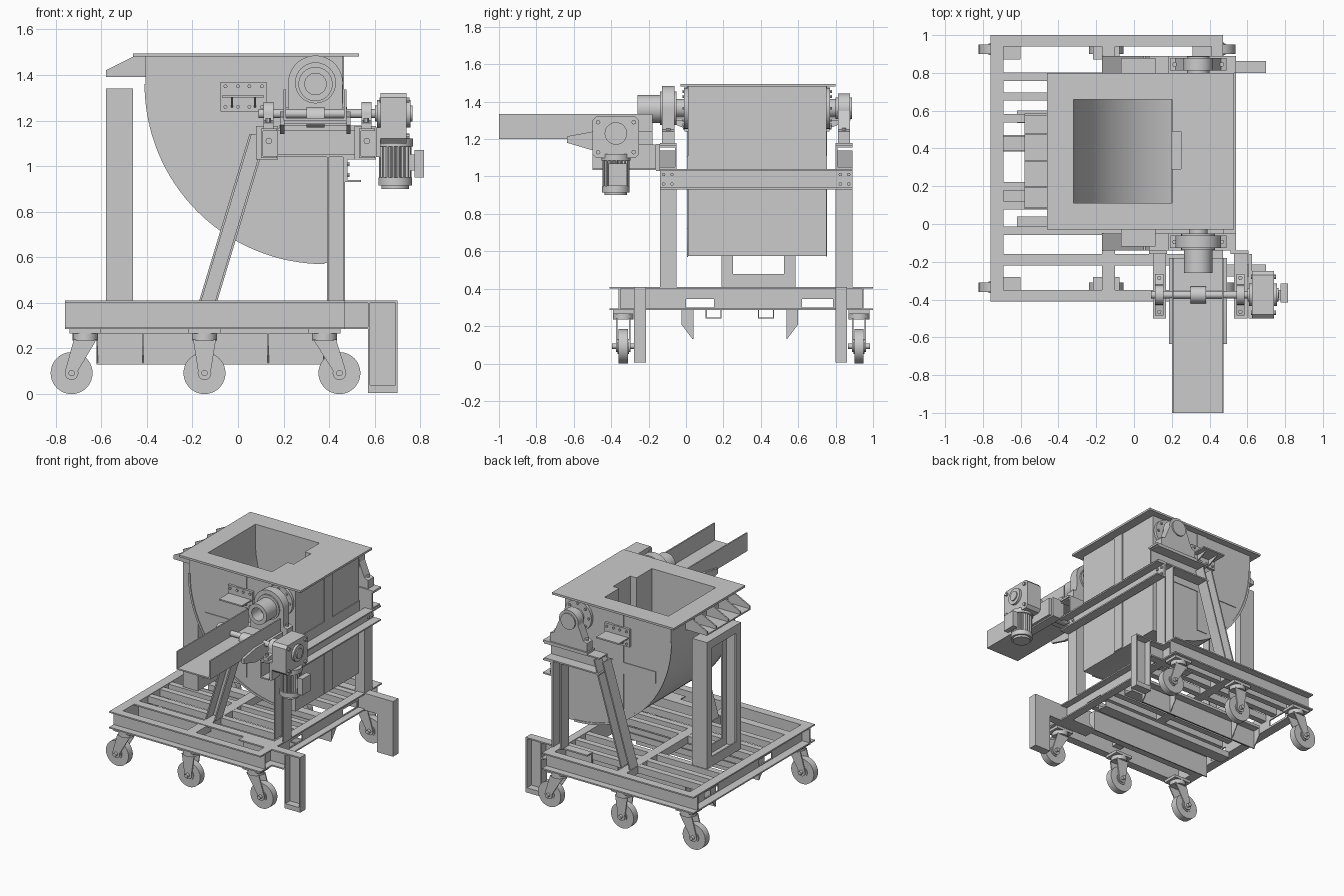
import bpy, bmesh
from math import sin, cos, pi, radians
from mathutils import Vector as V

if "Cube" in bpy.data.objects:
    bpy.data.objects.remove(bpy.data.objects["Cube"])


def solid(name, ring_a, ring_b):
    """Closed solid between two matching rings of points."""
    bm = bmesh.new()
    a = [bm.verts.new(p) for p in ring_a]
    b = [bm.verts.new(p) for p in ring_b]
    n = len(a)
    bm.faces.new(a)
    bm.faces.new(b[::-1])
    for i in range(n):
        bm.faces.new((a[i], b[i], b[(i + 1) % n], a[(i + 1) % n]))
    bmesh.ops.recalc_face_normals(bm, faces=bm.faces)
    me = bpy.data.meshes.new(name)
    bm.to_mesh(me)
    bm.free()
    ob = bpy.data.objects.new(name, me)
    bpy.context.collection.objects.link(ob)
    return ob


def prism(name, pts, axis, lo, hi):
    """Extrude 2D points along an axis: x -> (y,z), y -> (x,z), z -> (x,y)."""
    put = {'x': lambda p, c: (c, p[0], p[1]), 'y': lambda p, c: (p[0], c, p[1]),
           'z': lambda p, c: (p[0], p[1], c)}[axis]
    return solid(name, [put(p, lo) for p in pts], [put(p, hi) for p in pts])


def box(name, x0, x1, y0, y1, z0, z1):
    return prism(name, [(x0, y0), (x1, y0), (x1, y1), (x0, y1)], 'z', z0, z1)


def arc(cx, cy, r, a0, a1, n):
    return [(cx + r * cos(radians(a0 + (a1 - a0) * i / n)),
             cy + r * sin(radians(a0 + (a1 - a0) * i / n))) for i in range(n + 1)]


def cyl(name, axis, c, r, lo, hi, n=32):
    return prism(name, arc(c[0], c[1], r, 0, 360, n)[:-1], axis, lo, hi)


def channel(name, p0, p1, depth, flange, t=0.01):
    """C-section from p0 to p1; web spans depth, flanges point along flange."""
    d, f = V(depth), V(flange)
    D, W = d.length, f.length
    d, f = d / D, f / W
    sec = [(0, 0), (D, 0), (D, W), (D - t, W), (D - t, t), (t, t), (t, W), (0, W)]
    return solid(name, [V(p0) + d * a + f * b for a, b in sec],
                 [V(p1) + d * a + f * b for a, b in sec])


def cut(ob, cutters):
    for c in cutters:
        m = ob.modifiers.new("cut", 'BOOLEAN')
        m.operation, m.solver, m.object = 'DIFFERENCE', 'EXACT', c
        c.hide_render = True
        c.hide_set(True)
        bpy.context.view_layer.objects.active = ob
        bpy.ops.object.modifier_apply(modifier=m.name)


# Base frame
Z0, H = 0.285, 0.125
channel("base_side_front", (-.76, -.35, Z0), (.47, -.35, Z0), (0, 0, H), (0, -.06, 0))
channel("base_side_back", (-.76, .94, Z0), (.47, .94, Z0), (0, 0, H), (0, .06, 0))
ends = [channel("base_end_left", (-.69, -.35, Z0), (-.69, .94, Z0), (0, 0, H), (-.07, 0, 0)),
        channel("base_end_right", (.41, -.35, Z0), (.41, .94, Z0), (0, 0, H), (.06, 0, 0))]
pockets = [box("pocket_cutter", -1, 1, a, b, .30, .345) for a, b in ((0, .15), (.62, .785))]
for e in ends:
    cut(e, pockets)
channel("base_inner_beam", (-.69, -.16, Z0), (.41, -.16, Z0), (0, 0, H), (0, -.06, 0))
for y in (-.035, .10, .20, .56, .675, .78):
    box("base_slat", -.69, .41, y - .022, y + .022, .355, .405)
box("base_cross_member", -.17, -.10, -.35, .94, .35, .406)
for y in (.105, .385):
    channel("under_rail", (-.69, y, .24), (.41, y, .24), (0, .085, 0), (0, 0, .045), .006)

# Fork guide plates with triangular gussets
for y, s in ((.035, -1), (.54, 1)):
    box("fork_guide", -.62, .38, y - .004, y + .004, .13, Z0)
    box("fork_guide_flange", -.62, .38, min(y, y + s * .06), max(y, y + s * .06), .265, Z0)
    for x in (-.62, -.42, .13, .375):
        prism("fork_guide_gusset", [(y, .13), (y + s * .06, .21), (y + s * .06, .27), (y, .27)],
              'x', x, x + .006)

# Gooseneck legs at the right end
for y, s in ((-.215, -1), (.80, 1)):
    f = (0, s * .062, 0)
    channel("leg_arm", (.2, y, Z0), (.57, y, Z0), (0, 0, H), f)
    channel("leg_post", (.57, y, .04), (.57, y, .41), (.13, 0, 0), f)
    for z in (0.005, .40):
        box("leg_end_plate", .57, .70, min(y, y + f[1]), max(y, y + f[1]), z, z + (.035 if z < .1 else .01))

# Casters
for y in (-.335, .925):
    for x, off in ((-.67, -.06), (-.147, 0), (.38, .065)):
        w = x + off
        box("caster_plate", x - .07, x + .07, y - .055, y + .055, .265, Z0)
        cyl("caster_swivel", 'z', (x, y), .055, .235, .265)
        for s in (-1, 1):
            prism("caster_fork", [(x - .05, .24), (x + .05, .24)] +
                  arc(w, .092, .03, 20, -200, 10), 'y', y + s * .034 - .004, y + s * .034 + .004)
        cyl("caster_wheel", 'y', (w, .092), .092, y - .025, y + .025, 40)
        cyl("caster_hub", 'y', (w, .092), .04, y - .03, y + .03, 24)
        cyl("caster_axle", 'y', (w, .092), .014, y - .06, y + .06, 12)

# Rest frame on the left
channel("rest_post_front", (-.58, .19, .41), (-.58, .19, 1.34), (.12, 0, 0), (0, .06, 0))
channel("rest_post_back", (-.58, .585, .41), (-.58, .585, 1.34), (.12, 0, 0), (0, -.06, 0))
channel("rest_top", (-.58, .20, 1.34), (-.58, .575, 1.34), (.12, 0, 0), (0, 0, -.06))
channel("rest_bottom", (-.58, .20, .41), (-.58, .575, .41), (.12, 0, 0), (0, 0, .07))

# Hopper: quarter-round body with a curved-floor cavity under a top flange
body = prism("hopper_body", [(-.405, 1.485)] + arc(.38, 1.36, .785, 180, 270, 32) +
             [(.46, .575), (.46, 1.485)], 'y', .01, .75)
flange = box("hopper_flange", -.46, .53, -.03, .80, 1.48, 1.495)
cav = prism("cavity_cutter", [(-.32, 1.6)] + arc(.38, 1.36, .70, 180, 255, 28) + [(.20, 1.6)], 'y', .11, .66)
notch = box("notch_cutter", .15, .25, .29, .49, .9, 1.6)
for ob in (body, flange):
    cut(ob, [cav, notch])
for y, s in ((.01, -1), (.75, 1)):          # side stiffener strips
    a, b = sorted((y, y + s * .005))
    box("side_strip_vertical", -.02, .065, a, b, .72, 1.48)
    box("side_strip_horizontal", -.28, .46, a, b, 1.025, 1.11)
    prism("hopper_rim", arc(.38, 1.36, .79, 180, 270, 32) + arc(.38, 1.36, .775, 270, 180, 32), 'y', a, b)
box("end_strip_vertical", .46, .466, .34, .43, .58, 1.48)
box("end_strip_horizontal", .46, .466, .01, .75, 1.03, 1.11)

# Rest bracket under the flange
box("rest_bracket_plate", -.58, -.40, .08, .585, 1.39, 1.40)
for y in (.08, .19, .33, .47, .575):
    prism("rest_bracket_gusset", [(-.58, 1.39), (-.40, 1.39), (-.40, 1.48), (-.46, 1.48), (-.58, 1.42)],
          'y', y, y + .01)

# Both sides: A-frame, bearing, lifting bracket
for y, s, r, tag in ((-.05, -1, .12, "front"), (.80, 1, .078, "back")):
    f = (0, s * .09, 0)
    a, b = sorted((y, y + f[1]))
    channel("post_" + tag, (.39, y, .41), (.39, y, 1.05), (.08, 0, 0), f)
    channel("brace_" + tag, (-.17, y, .41), (.05, y, 1.14), (.08, 0, 0), f)
    channel("top_beam_" + tag, (.08, y, 1.04), (.53, y, 1.04), (0, 0, .125), f)
    box("bearing_plate_" + tag, .18, .54, a, b, 1.163, 1.178)
    prism("bearing_" + tag, [(.19, 1.24), (.19, 1.178), (.49, 1.178), (.49, 1.24), (.46, 1.25)] +
          arc(.34, 1.365, r, -10, 190, 24) + [(.22, 1.25)], 'y', y + s * .012, y + s * .078)
    cyl("bearing_cap_" + tag, 'y', (.34, 1.365), r * .75, y, y + s * .088)
    cyl("pivot_shaft_" + tag, 'y', (.34, 1.365), .05, y - s * .08, y + s * .06)
    w = .01 if s < 0 else .75
    cyl("hub_flange_" + tag, 'y', (.34, 1.365), .11, w, w + s * .02)
    for x in (.215, .465):
        cyl("bearing_bolt", 'z', (x, (a + b) / 2), .013, 1.24, 1.26, 6)
    for k in range(8):
        cyl("hub_bolt", 'y', (.34 + .09 * cos(k * pi / 4), 1.365 + .09 * sin(k * pi / 4)), .009,
            w, w + s * .03, 6)
    # bolted bracket with a shelf
    box("bracket_plate_" + tag, -.077, .125, *sorted((w, w + s * .018)), 1.24, 1.37)
    box("bracket_shelf_" + tag, -.07, .115, *sorted((w, w + s * .13)), 1.30, 1.31)
    for x in (-.03, .07):
        prism("bracket_gusset", [(w, 1.25), (w, 1.30), (w + s * .12, 1.30)], 'x', x, x + .008)
    for x in (-.055, 0, .05, .105):
        for z in (1.26, 1.35):
            cyl("bracket_bolt", 'y', (x, z), .009, w, w + s * .027, 6)

# Cross beam joining the posts
channel("cross_beam", (.47, -.14, .93), (.47, .89, .93), (0, 0, .11), (.07, 0, 0))
for y in (-.12, -.075, .825, .87):
    for z in (.96, 1.01):
        cyl("beam_bolt", 'x', (y, z), .01, .475, .49, 6)

# Feed pipe and discharge trough
pipe = cyl("feed_pipe", 'y', (.34, 1.36), .075, -.26, -.10, 40)
cut(pipe, [cyl("pipe_cutter", 'y', (.34, 1.36), .047, -.4, -.16, 32)])
prism("trough", [(.20, 1.335), (.20, 1.20), (.475, 1.20), (.475, 1.335), (.465, 1.335),
                 (.465, 1.21), (.21, 1.21), (.21, 1.335)], 'y', -1, -.18)
for x in (.185, .475):
    prism("trough_carrier", [(-.635, 1.18), (-.50, 1.14), (-.18, 1.14), (-.18, 1.24), (-.50, 1.24),
                             (-.635, 1.215)], 'x', x, x + .018)

# Drive shaft on two arms
for x in (.10, .53):
    channel("drive_arm", (x, -.50, 1.035), (x, -.14, 1.035), (0, 0, .13), (.07, 0, 0))
    box("drive_arm_plate", x - .02, x + .075, -.16, -.14, 1.03, 1.175)
    cyl("drive_arm_bolt", 'y', (x + .035, 1.11), .014, -.175, -.16, 12)
    prism("drive_bearing", [(-.485, 1.19), (-.485, 1.165), (-.265, 1.165), (-.265, 1.19), (-.32, 1.20)] +
          arc(-.375, 1.23, .052, -10, 190, 16) + [(-.43, 1.20)], 'x', x + .012, x + .055)
    for y in (-.465, -.285):
        cyl("drive_bearing_bolt", 'z', (x + .033, y), .012, 1.185, 1.21, 6)
cyl("drive_shaft", 'x', (-.375, 1.23), .02, .09, .66, 20)
cyl("eccentric", 'x', (-.375, 1.215), .045, .30, .38, 24)
box("trough_cross_plate", .19, .49, -.45, -.30, 1.185, 1.20)

# Gearbox and motor
prism("gearbox", [(-.50, 1.12), (-.48, 1.10), (-.27, 1.10), (-.25, 1.12), (-.25, 1.30), (-.27, 1.32),
                  (-.48, 1.32), (-.50, 1.30)], 'x', .625, .74)
cyl("gearbox_output", 'x', (-.375, 1.23), .06, .61, .757)
cyl("gearbox_bore", 'x', (-.375, 1.23), .035, .60, .765, 24)
for y in (-.47, -.28):
    for z in (1.13, 1.29):
        cyl("gearbox_bolt", 'x', (y, z), .012, .62, .752, 8)
box("torque_plate", .605, .625, -.50, -.16, 1.04, 1.17)
cyl("motor_flange", 'z', (.69, -.375), .078, 1.085, 1.12)
n = 72
prism("motor_fins", [(.69 + r * cos(2 * pi * i / n), -.375 + r * sin(2 * pi * i / n))
                     for i, r in enumerate([.072, .072, .064, .064] * (n // 4))], 'z', .95, 1.085)
cyl("motor_fan_cover", 'z', (.69, -.375), .074, .915, .95)
cyl("motor_end", 'z', (.69, -.375), .06, .90, .915)
box("terminal_neck", .74, .78, -.40, -.35, .98, 1.05)
box("terminal_box", .775, .815, -.415, -.315, .95, 1.07)

# Smooth curved faces, keep edges sharp
bpy.ops.object.select_all(action='DESELECT')
for ob in bpy.context.scene.objects:
    if not ob.hide_render:
        ob.select_set(True)
        bpy.context.view_layer.objects.active = ob
bpy.ops.object.shade_smooth_by_angle(angle=radians(25))
